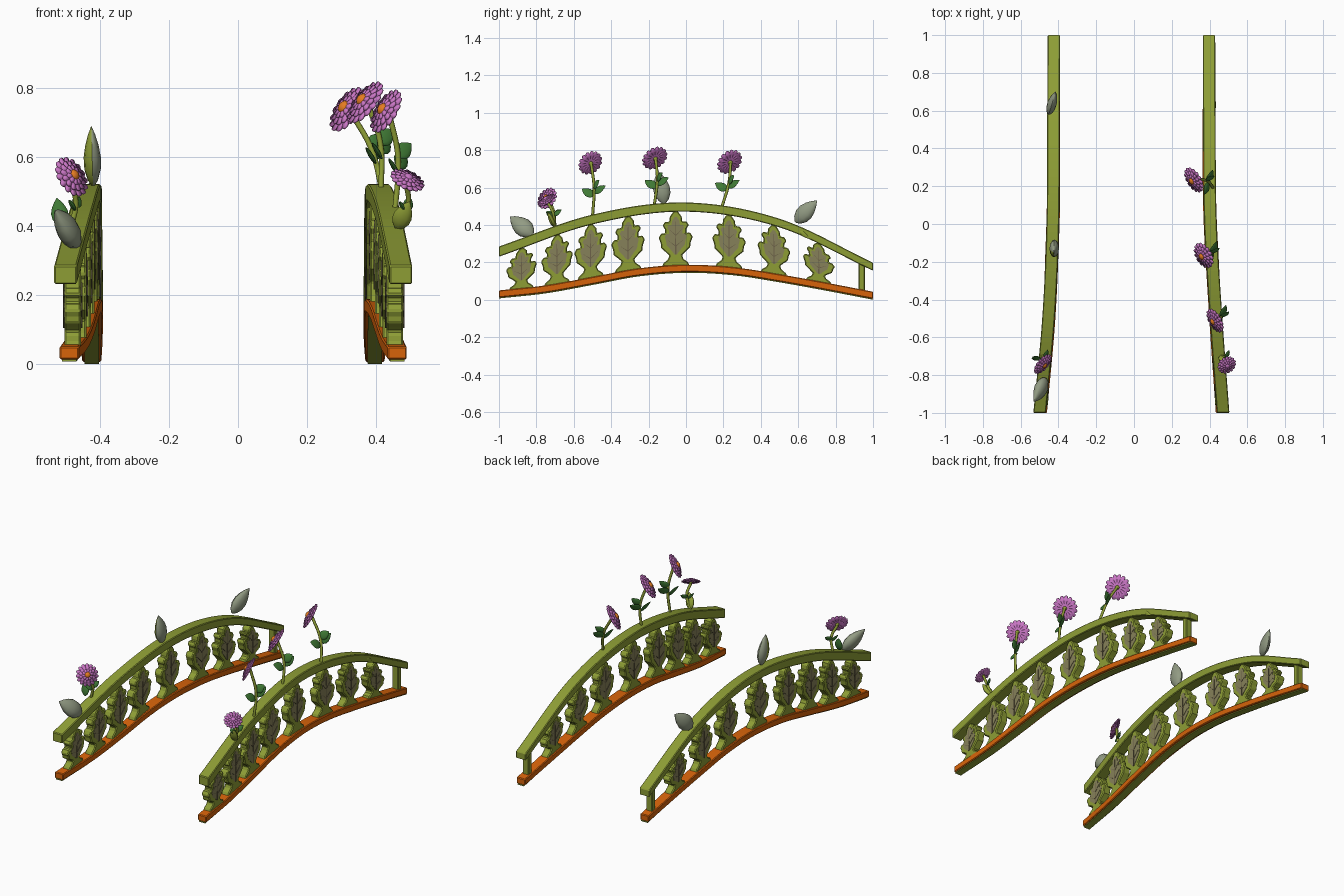
import bpy, bmesh, math
from mathutils import Vector

cube = bpy.data.objects.get("Cube")
if cube:
    bpy.data.objects.remove(cube, do_unlink=True)


def material(name, r, g, b):
    m = bpy.data.materials.new(name)
    m.use_nodes = True
    m.diffuse_color = (r, g, b, 1)
    bsdf = next(n for n in m.node_tree.nodes if n.type == 'BSDF_PRINCIPLED')
    bsdf.inputs["Base Color"].default_value = (r, g, b, 1)
    bsdf.inputs["Roughness"].default_value = 0.8
    return m


OLIVE = material("olive_wood", 0.27, 0.34, 0.036)
ORANGE = material("orange_wood", 0.68, 0.125, 0.003)
PINK = material("pink_petal", 0.58, 0.18, 0.55)
CORE = material("orange_flower_centre", 0.78, 0.20, 0.015)
BROWN = material("brown_leaf_relief", 0.24, 0.22, 0.10)
VEIN = material("dark_vein", 0.15, 0.12, 0.065)
GREY = material("grey_green_bud", 0.29, 0.33, 0.23)
GREEN = material("deep_leaf_green", 0.05, 0.19, 0.035)


def finish(name, bm, mats, smooth=False, bevel=0):
    bmesh.ops.recalc_face_normals(bm, faces=bm.faces)
    me = bpy.data.meshes.new(name)
    bm.to_mesh(me)
    bm.free()
    ob = bpy.data.objects.new(name, me)
    bpy.context.collection.objects.link(ob)
    for m in mats:
        me.materials.append(m)
    if bevel:
        mod = ob.modifiers.new("soft_edges", 'BEVEL')
        mod.width, mod.segments, mod.limit_method = bevel, 1, 'ANGLE'
        mod.angle_limit = math.radians(50)
    if smooth:
        bpy.ops.object.select_all(action='DESELECT')
        ob.select_set(True)
        bpy.context.view_layer.objects.active = ob
        bpy.ops.object.shade_smooth_by_angle(angle=math.radians(45))
    return ob


def along(keys, y):
    """Smooth value at y from keys evenly spaced from -1 to 1."""
    n = len(keys) - 1
    k = [2 * keys[0] - keys[1]] + list(keys) + [2 * keys[-1] - keys[-2]]
    s = min(max((y + 1) * n / 2, 0), n)
    i = min(int(s), n - 1)
    t = s - i
    a, b, c, d = k[i:i + 4]
    return b + 0.5 * t * (c - a + t * (2*a - 5*b + 4*c - d + t * (3*(b - c) + d - a)))


# Arched shapes shared by both railings
def rail_top(y): return along((.285, .455, .52, .433, .198), y)
def rail_under(y): return rail_top(y) - (.049 - .006 * y)
def base_top(y): return along((.05, .077, .122, .168, .187, .174, .136, .091, .043), y)
def base_under(y): return base_top(y) - .038


def sweep(name, centre, low, high, width, mat, bevel=.004):
    bm = bmesh.new()
    n, last = 48, None
    for i in range(n + 1):
        y = -1 + 2 * i / n
        x = centre(y)
        ring = [bm.verts.new((x + sx * width(y) / 2, y, f(y)))
                for sx, f in ((-1, low), (1, low), (1, high), (-1, high))]
        if last:
            for j in range(4):
                bm.faces.new((last[j], last[j-1], ring[j-1], ring[j]))
        if i in (0, n):
            bm.faces.new(ring)
        last = ring
    return finish(name, bm, [mat], bevel=bevel)


def panel(name, outline, yc, width, centre, thick, mat, bevel=0):
    """Flat outline (across, up) fitted between the two rails, with thickness."""
    bm = bmesh.new()
    sides = []
    for s in (-1, 1):
        ring = []
        for u, t in outline:
            y = yc + u * width
            z = base_top(y) + t * (rail_under(y) - base_top(y))
            ring.append(bm.verts.new((centre(yc) + s * thick / 2, y, z)))
        bm.faces.new(ring)
        sides.append(ring)
    a, b = sides
    for j in range(len(a)):
        bm.faces.new((a[j-1], a[j], b[j], b[j-1]))
    return finish(name, bm, [mat], bevel=bevel)


def mirrored(half):
    return half + [(-u, t) for u, t in reversed(half)]


BASE = [(.43, -.03), (.37, .05), (.24, .11), (.19, .18)]
LOBES = [(.30, .25), (.44, .33), (.46, .43), (.52, .53), (.44, .61), (.32, .60),
         (.33, .68), (.40, .75), (.33, .82), (.20, .81), (.18, .91), (.06, 1.01)]
BALUSTER = mirrored(BASE + LOBES)
RELIEF = mirrored([(.04, .2)] + [(u * .64, .55 + (t - .55) * .76) for u, t in LOBES])
STRIP = [(.5, -.03), (.5, 1.03), (-.5, 1.03), (-.5, -.03)]
MIDRIB = [(.02, .2), (.008, .82), (-.008, .82), (-.02, .2)]


def railing(side, keys):
    top = lambda y: along(keys, y)
    low = lambda y: top(y) - math.copysign(.0065 * y * y - .0055 * y - .001, keys[0])
    sweep(side + "_handrail", top, rail_under, rail_top, lambda y: .066, OLIVE)
    sweep(side + "_base_rail", low, base_under, base_top,
          lambda y: .056 + .014 * (1 - y * y), ORANGE)
    sweep(side + "_base_underside", low, lambda y: base_under(y) - .005,
          base_under, lambda y: .042, OLIVE, 0)
    for i, y in enumerate((-.88, -.69, -.51, -.31, -.055, .23, .47, .71)):
        w = .155 + .02 * math.cos(y * 1.5)
        n = f"{side}_baluster_{i + 1}"
        panel(n, BALUSTER, y, w, low, .048, OLIVE, .005)
        panel(n + "_leaf", RELIEF, y, w, low, .052, BROWN)
        panel(n + "_midrib", MIDRIB, y, w, low, .056, VEIN)
        for s in (-1, 1):
            for t, r in ((.34, .25), (.54, .2)):
                rib = [(0, t), (s * r, t + .14), (0, t + .025)]
                panel(n + "_vein", rib, y, w, low, .055, VEIN)
    panel(side + "_end_post", STRIP, .94, .034, low, .04, OLIVE, .004)


def pod(name, base, tip, wide, thick, face, mats):
    """Pointed, flattened bud or leaf; face is the direction of its flat side."""
    base, tip = Vector(base), Vector(tip)
    up = tip - base
    b = up.cross(Vector(face)).normalized()
    c = b.cross(up).normalized()
    bm = bmesh.new()
    n, rings = 12, []
    for t, r in ((0, .15), (.1, .6), (.28, .95), (.48, 1), (.68, .78), (.86, .42), (1, .03)):
        rings.append([bm.verts.new(base + up * t
                      + b * (math.cos(k * math.tau / n) * r * wide / 2)
                      + c * (math.sin(k * math.tau / n) * r * thick / 2)) for k in range(n)])
    for lo, hi in zip(rings, rings[1:]):
        for k in range(n):
            bm.faces.new((lo[k-1], lo[k], hi[k], hi[k-1]))
    bm.faces.new(rings[0])
    bm.faces.new(rings[-1])
    bmesh.ops.recalc_face_normals(bm, faces=bm.faces)
    if len(mats) > 1:   # inner side of the bud
        for f in bm.faces:
            f.material_index = int(f.normal.x < -.1 and f.normal.y < -.05)
    return finish(name, bm, mats, smooth=True)


def stem(name, points, radius=.008):
    cu = bpy.data.curves.new(name, 'CURVE')
    cu.dimensions = '3D'
    cu.bevel_depth, cu.bevel_resolution, cu.use_fill_caps = radius, 2, True
    sp = cu.splines.new('BEZIER')
    sp.bezier_points.add(len(points) - 1)
    for p, co in zip(sp.bezier_points, points):
        p.co = co
        p.handle_left_type = p.handle_right_type = 'AUTO'
    cu.materials.append(OLIVE)
    bpy.context.collection.objects.link(bpy.data.objects.new(name, cu))


def blossom(name, centre, facing, radius, core):
    quat = Vector(facing).to_track_quat('Z', 'Y')
    bm = bmesh.new()
    # Overlapping scalloped discs, each ruffled into petals
    for layer, (count, size, lift) in enumerate(((15, 1, 0), (13, .76, .1), (10, .5, .19))):
        n = count * 6
        hub = bm.verts.new((0, 0, lift * radius))
        rings = []
        for reach, notch, rise in ((.55, 0, .08), (1, .2, .06)):
            ring = []
            for k in range(n):
                a = k * math.tau / n + layer * .2
                petal = abs(math.sin(k * math.pi / 6)) ** .6
                r = size * radius * reach * (1 - notch * (1 - petal))
                z = radius * (lift + rise * (.4 + .6 * petal))
                ring.append(bm.verts.new((r * math.cos(a), r * math.sin(a), z)))
            rings.append(ring)
        p, q = rings
        for k in range(n):
            bm.faces.new((hub, p[k-1], p[k]))
            bm.faces.new((p[k-1], q[k-1], q[k], p[k]))
    ob = finish(name + "_petals", bm, [PINK], smooth=True)
    mod = ob.modifiers.new("petal_thickness", 'SOLIDIFY')
    mod.thickness, mod.offset = .006, 0
    parts = [ob]
    # Domed centre in front, small cup behind
    for label, mat, r, h, z in (("_centre", core, .27, .2, .24), ("_cup", OLIVE, .17, .16, -.04)):
        bm = bmesh.new()
        bmesh.ops.create_uvsphere(bm, u_segments=12, v_segments=6, radius=radius)
        for v in bm.verts:
            v.co = (v.co.x * r, v.co.y * r, v.co.z * h + z * radius)
        parts.append(finish(name + label, bm, [mat], smooth=True))
    for p in parts:
        p.location = centre
        p.rotation_mode = 'QUATERNION'
        p.rotation_quaternion = quat


railing("right", (-.5, -.453, -.43, -.427, -.424))
railing("left", (.472, .435, .405, .399, .397))

# Buds on the right handrail
pod("front_bud", (-.465, -.82, .345), (-.53, -.94, .445), .10, .065, (1, -.2, .4), [GREY])
pod("middle_bud", (-.42, -.115, .515), (-.425, -.15, .688), .09, .05, (1, 0, 0), [GREY, OLIVE])
pod("rear_bud", (-.45, .585, .415), (-.415, .70, .53), .09, .05, (1, -.3, 0), [GREY])

# Flowers with their stems
FLOWERS = (
    ("right_front_flower", (-.485, -.74, .54), (.7, -.6, .45), .063, CORE, (-.485, -.70, .39)),
    ("left_front_flower", (.49, -.745, .53), (.35, -.5, .8), .052, PINK, (.46, -.70, .39)),
    ("left_second_flower", (.432, -.51, .73), (-.75, -.42, .45), .07, CORE, (.455, -.50, .44)),
    ("left_third_flower", (.372, -.165, .755), (-.72, -.4, .58), .073, CORE, (.415, -.17, .50)),
    ("left_rear_flower", (.32, .235, .735), (-.73, -.45, .5), .074, CORE, (.42, .19, .49)),
)
for name, head, facing, radius, core, root in FLOWERS:
    head_v, root_v = Vector(head), Vector(root)
    back = head_v - Vector(facing).normalized() * .008
    middle = root_v.lerp(back, .55) + Vector((.018, .012, 0))
    stem(name + "_stem", [root_v, middle, back])
    blossom(name, head, facing, radius, core)
    long = head[2] - root[2] > .2
    size = .085 if long else .055
    for i, (t, dx, dy) in enumerate(((.4, -.3, -.75), (.46, .3, .75), (.56, .5, .35))):
        if i < 2 or long:
            p = root_v.lerp(back, t) + Vector((.014, .01, 0))
            pod(f"{name}_leaf_{i + 1}", p, p + Vector((dx, dy, .45)) * size,
                size * .6, .014, (.8, -.3, .7), [GREEN])

# Curled sprouts on the handrails
pod("left_front_sprout", (.46, -.70, .39), (.497, -.74, .47), .055, .03, (0, 1, 0), [OLIVE])
pod("right_front_sprout", (-.51, -.72, .40), (-.525, -.70, .48), .05, .02, (0, 1, 0), [GREEN])
pod("left_rear_sprout", (.425, .60, .375), (.43, .66, .325), .025, .015, (1, 0, 0), [OLIVE])
